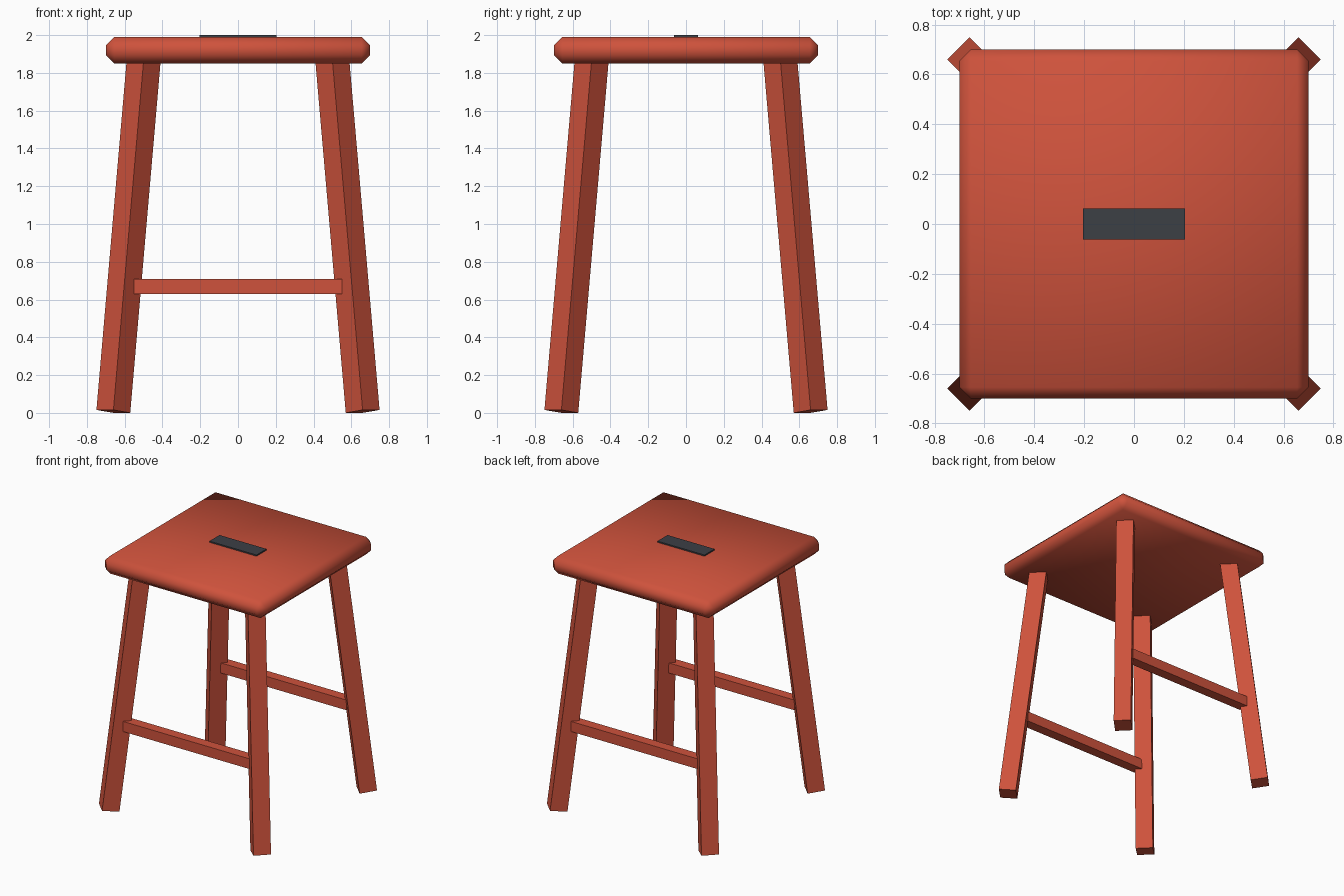
import bpy, bmesh
from mathutils import Vector, Matrix

if "Cube" in bpy.data.objects:
    bpy.data.objects.remove(bpy.data.objects["Cube"])


def paint(name, color):
    mat = bpy.data.materials.new(name)
    mat.diffuse_color = color
    mat.use_nodes = True
    mat.node_tree.nodes["Principled BSDF"].inputs["Base Color"].default_value = mat.diffuse_color
    return mat


red = paint("red_paint", (0.62, 0.085, 0.045, 1))
dark = paint("dark_slot", (0.045, 0.05, 0.06, 1))


def box(name, size, matrix, mat):
    bm = bmesh.new()
    bmesh.ops.create_cube(bm, size=1, matrix=matrix @ Matrix.Diagonal((*size, 1)))
    mesh = bpy.data.meshes.new(name)
    bm.to_mesh(mesh)
    bm.free()
    mesh.materials.append(mat)
    obj = bpy.data.objects.new(name, mesh)
    bpy.context.collection.objects.link(obj)
    return obj


# Seat with softened edges
seat = box("seat", (1.4, 1.4, 0.14), Matrix.Translation((0, 0, 1.92)), red)
bevel = seat.modifiers.new("soft_edges", "BEVEL")
bevel.width = 0.045
bevel.segments = 1
seat.data.shade_smooth()

# Dark hand slot on top of the seat
box("hand_slot", (0.41, 0.125, 0.02), Matrix.Translation((0, 0, 1.99)), dark)

# Splayed legs: square section turned to face the corners
for side, sx in (("left", -1), ("right", 1)):
    for end, sy in (("front", -1), ("back", 1)):
        foot = Vector((sx * 0.66, sy * 0.66, 0.008))
        top = Vector((sx * 0.499, sy * 0.499, 1.87))
        up = (top - foot).normalized()
        across = Vector((-sy, sx, 0)).normalized()
        rot = Matrix((across, up.cross(across), up)).transposed().to_4x4()
        box(f"{end}_{side}_leg", (0.127, 0.127, (top - foot).length),
            Matrix.Translation((foot + top) / 2) @ rot, red)

# Stretchers joining the legs at front and back
for end, sy in (("front", -1), ("back", 1)):
    box(f"{end}_stretcher", (1.1, 0.08, 0.08),
        Matrix.Translation((0, sy * 0.605, 0.67)), red)
